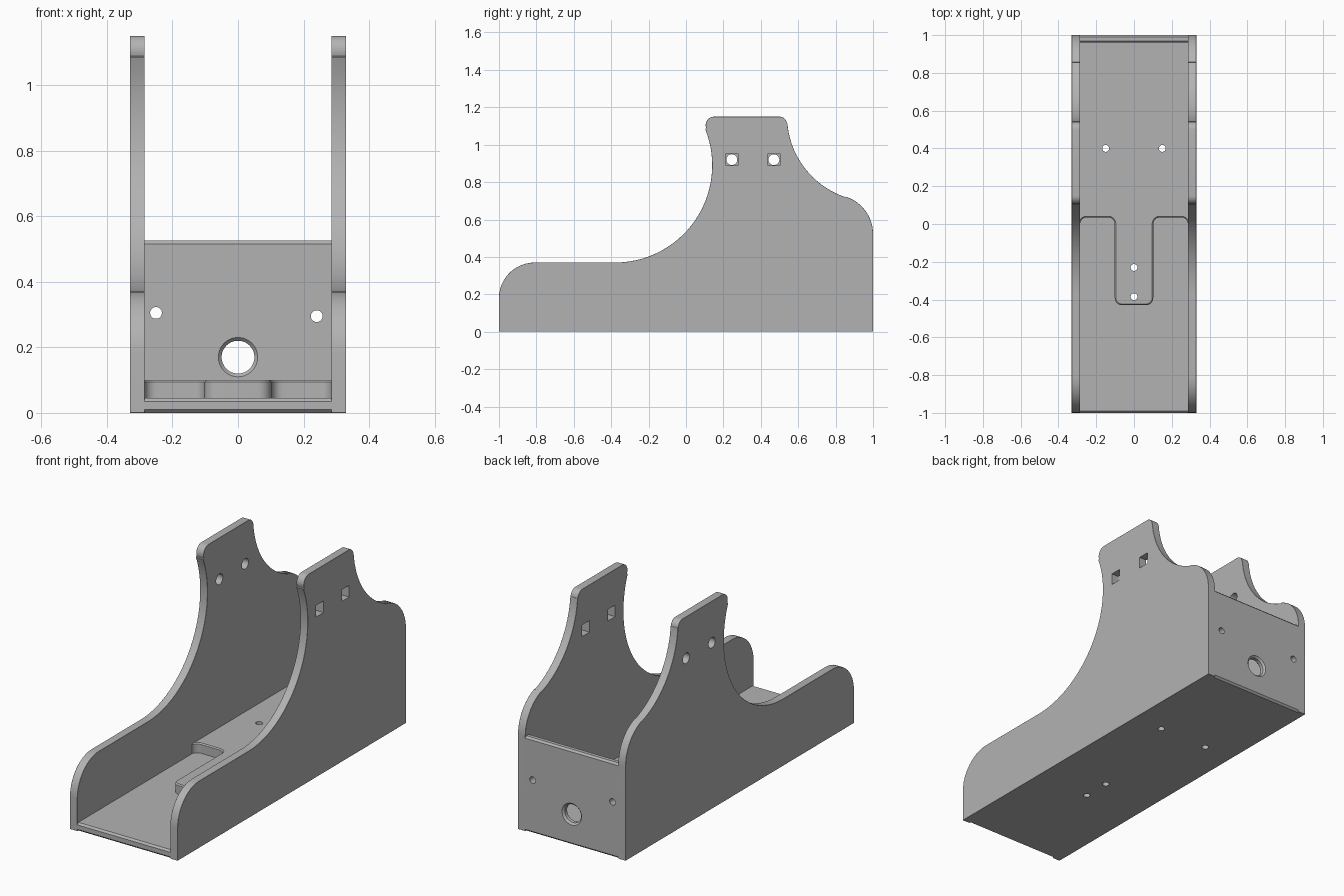
import bpy, bmesh
from math import sin, cos, radians, pi
from mathutils import Matrix, Vector

cube = bpy.data.objects.get("Cube")
if cube:
    bpy.data.objects.remove(cube)

# One plain grey for the whole printed part
GREY = (0.45, 0.45, 0.45, 1)
grey = bpy.data.materials.new("light grey plastic")
grey.use_nodes = True
grey.diffuse_color = GREY
grey.node_tree.nodes["Principled BSDF"].inputs["Base Color"].default_value = GREY

WALL_OUT, WALL_IN, LAP, CHAMFER = 0.33, 0.285, 0.30, 0.01


def arc(cx, cy, r, start, end, n=12):
    angles = [radians(start + (end - start) * i / n) for i in range(n + 1)]
    return [(cx + r * cos(a), cy + r * sin(a)) for a in angles]


def add_object(name, bm):
    bmesh.ops.recalc_face_normals(bm, faces=bm.faces)
    mesh = bpy.data.meshes.new(name)
    bm.to_mesh(mesh)
    bm.free()
    mesh.materials.append(grey)
    ob = bpy.data.objects.new(name, mesh)
    bpy.context.collection.objects.link(ob)
    return ob


def apply(ob, mod):
    bpy.context.view_layer.objects.active = ob
    bpy.ops.object.modifier_apply(modifier=mod.name)


def prism(name, points, axis, low, high, chamfer=CHAMFER):
    """Extrude a closed outline along x (outline in y, z) or z (outline in x, y)."""
    place = (lambda p: (low, *p)) if axis == "x" else (lambda p: (*p, low))
    shift = Vector((high - low, 0, 0) if axis == "x" else (0, 0, high - low))
    bm = bmesh.new()
    base = bm.faces.new([bm.verts.new(place(p)) for p in points])
    made = bmesh.ops.extrude_face_region(bm, geom=[base], use_keep_orig=True)
    bmesh.ops.translate(bm, vec=shift,
                        verts=[v for v in made["geom"] if isinstance(v, bmesh.types.BMVert)])
    ob = add_object(name, bm)
    if chamfer:
        mod = ob.modifiers.new("chamfer", "BEVEL")
        mod.width, mod.segments = chamfer, 1
        mod.limit_method, mod.angle_limit = "ANGLE", radians(60)
        apply(ob, mod)
    return ob


def combine(ob, tool, operation):
    mod = ob.modifiers.new(operation, "BOOLEAN")
    mod.object, mod.operation, mod.solver = tool, operation, "EXACT"
    apply(ob, mod)
    bpy.data.objects.remove(tool)


def drill(ob, centre, axis, r1, depth, r2=None, sides=32):
    """Cut a round hole, a countersink (r2 differs) or a square hole (4 sides)."""
    bm = bmesh.new()
    bmesh.ops.create_cone(bm, cap_ends=True, segments=sides, radius1=r1,
                          radius2=r1 if r2 is None else r2, depth=depth)
    if sides == 4:
        bmesh.ops.rotate(bm, verts=bm.verts, matrix=Matrix.Rotation(pi / 4, 3, "Z"))
    turn = {"x": Matrix.Rotation(pi / 2, 4, "Y"),
            "y": Matrix.Rotation(-pi / 2, 4, "X"), "z": Matrix()}[axis]
    bm.transform(Matrix.Translation(centre) @ turn)
    cutter = add_object("hole_cutter", bm)
    cutter.hide_render = True
    combine(ob, cutter, "DIFFERENCE")


# Side wall outline: low front, sweeping up to a tall post, stepping down at the back
side = [(-1, 0)]
side += arc(-0.81, 0.18, 0.19, 180, 90)
side += arc(-0.38, 0.89, 0.52, -90, 22, 28)
side += arc(0.15, 1.105, 0.045, 202, 90, 8)
side += arc(0.5, 1.11, 0.04, 90, 5, 8)
side += arc(1.0, 1.155, 0.46, 185, 251.7, 18)
side += arc(0.791, 0.523, 0.209, 71.7, 0)
side += [(1, 0)]
body = prism("cradle_body", side, "x", WALL_IN, WALL_OUT)
right_wall = prism("right_wall", side, "x", -WALL_OUT, -WALL_IN)

# Floor and back wall reach into the side walls
floor = prism("floor", [(-1, 0), (1, 0), (1, 0.045), (-1, 0.045)], "x", -LAP, LAP)
back = prism("back_wall", [(0.96, 0), (1, 0), (1, 0.525), (0.96, 0.525)], "x", -LAP, LAP)

# Raised platform with a tongue pointing forward
half = [(LAP, 0.975), (LAP, 0)]
half += arc(0.25, 0, 0.035, 0, 90, 8)
half += arc(0.137, 0, 0.035, 90, 180, 8)
half += arc(0.062, -0.39, 0.04, 0, -90, 8)
outline = half + [(-x, y) for x, y in reversed(half)]
platform = prism("platform", outline, "z", 0.02, 0.10, 0.006)

for part in (right_wall, floor, back, platform):
    combine(body, part, "UNION")

# Post holes: square on the left wall, round on the right wall
for y in (0.245, 0.47):
    drill(body, (0.31, y, 0.92), "x", 0.032 * 2 ** 0.5, 0.2, sides=4)
    drill(body, (-0.31, y, 0.92), "x", 0.029, 0.2)

# Floor holes
for x, y in ((-0.15, 0.4), (0.15, 0.4), (0, -0.23), (0, -0.385)):
    drill(body, (x, y, 0.05), "z", 0.018, 0.3)

# Back wall holes: two small ones and a large one chamfered on both faces
for x, z in ((-0.25, 0.305), (0.24, 0.295)):
    drill(body, (x, 0.98, z), "y", 0.018, 0.2)
drill(body, (0, 0.98, 0.17), "y", 0.05, 0.2, sides=48)
drill(body, (0, 0.96, 0.17), "y", 0.07, 0.02, 0.05, 48)
drill(body, (0, 1.0, 0.17), "y", 0.05, 0.02, 0.07, 48)

# Smooth the curved runs, keep chamfers crisp
bpy.ops.object.select_all(action="DESELECT")
body.select_set(True)
bpy.context.view_layer.objects.active = body
bpy.ops.object.shade_smooth_by_angle(angle=radians(25))
